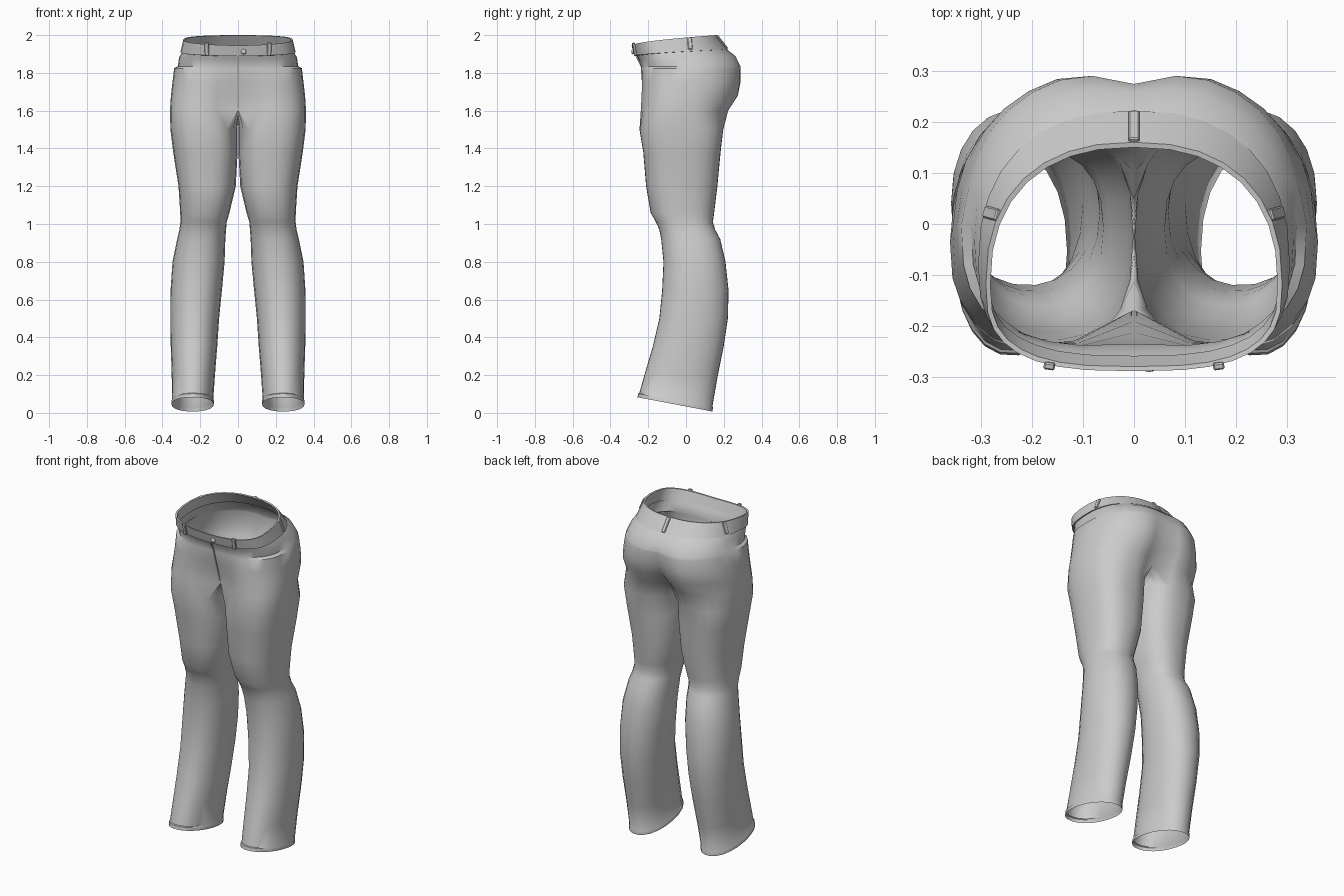
import bpy, bmesh, math
from mathutils import Matrix, Vector

if "Cube" in bpy.data.objects:
    bpy.data.objects.remove(bpy.data.objects["Cube"])

denim = bpy.data.materials.new("grey denim")
denim.diffuse_color = (0.6, 0.6, 0.6, 1)
denim.use_nodes = True
denim.node_tree.nodes["Principled BSDF"].inputs["Base Color"].default_value = denim.diffuse_color

OUT, INN = 17, 5          # points on the outer arc and on the inner leg


def power(v, n):
    return math.copysign(abs(v) ** (2 / n), v)


def finish(name, bm, angle=40, mirror=True):
    me = bpy.data.meshes.new(name)
    bm.to_mesh(me)
    bm.free()
    ob = bpy.data.objects.new(name, me)
    bpy.context.collection.objects.link(ob)
    me.materials.append(denim)
    bpy.ops.object.select_all(action='DESELECT')
    ob.select_set(True)
    bpy.context.view_layer.objects.active = ob
    bpy.ops.object.shade_smooth_by_angle(angle=math.radians(angle))
    if mirror:
        m = ob.modifiers.new("mirror", 'MIRROR')
        m.use_clip = True
        m.merge_threshold = 0.001
    return ob


def hip_ring(zf, zb, w, yf, yb, cf=0, cb=0, side=0, shift=0.03):
    """Half ring from centre front round to centre back."""
    pts = []
    yc = (yf + yb) / 2 - shift
    for i in range(OUT):
        a = math.pi * (i / (OUT - 1) - 0.5)
        n = 2.9 if a < 0 else 2.35
        x = w * power(math.cos(a), n) if 0 < i < OUT - 1 else 0
        s = power(math.sin(a), n)
        y = yc + s * (yc - yf if s < 0 else yb - yc)
        # fly hollow and seat cleft
        y += cf * math.exp(-(x / 0.1) ** 2) if a < 0 else -cb * math.exp(-(x / 0.07) ** 2)
        if x > 0.25 and y < 0.03:                # hip pocket step
            x += side
        t = max(0, min(1, (y - yf) / (yb - yf)))
        pts.append((x, y, zf + (zb - zf) * t ** 0.6))
    return pts


def leg_ring(z, x0, x1, yf, yb, tilt=0):
    """Closed ring round one leg, outer arc first."""
    cx, cy, w, h = (x0 + x1) / 2, (yf + yb) / 2, (x1 - x0) / 2, (yb - yf) / 2
    n = 2.15 + 0.4 * max(0, min(1, (z - 0.8) / 0.5))   # rounder below the knee
    half = math.radians(128)
    angs = [-half + 2 * half * i / (OUT - 1) for i in range(OUT)]
    gap = 2 * math.pi - 2 * half
    angs += [half + gap * (j + 1) / (INN + 1) for j in range(INN)]
    pts = []
    for a in angs:
        y = cy + h * power(math.sin(a), n)
        pts.append((cx + w * power(math.cos(a), n), y, z - tilt * (y - cy)))
    return pts


def skin(bm, a, b, closed):
    for i in range(len(a) if closed else len(a) - 1):
        j = (i + 1) % len(a)
        bm.faces.new((a[i], a[j], b[j], b[i]))


def verts(bm, pts):
    return [bm.verts.new(p) for p in pts]


# trousers: legs joined to the hips at the crotch curve
bm = bmesh.new()
legs = [
    (0.045, 0.128, 0.352, -0.258, 0.142, 0.19),
    (0.066, 0.128, 0.352, -0.254, 0.143, 0.18),
    (0.070, 0.131, 0.349, -0.248, 0.141, 0.18),
    (0.20, 0.122, 0.351, -0.217, 0.167, 0.08),
    (0.35, 0.110, 0.356, -0.177, 0.200, 0),
    (0.50, 0.100, 0.358, -0.142, 0.223, 0),
    (0.65, 0.085, 0.357, -0.127, 0.226, 0),
    (0.80, 0.071, 0.347, -0.120, 0.210, 0),
    (0.92, 0.067, 0.322, -0.132, 0.182, 0),
    (0.97, 0.063, 0.310, -0.142, 0.155, 0),
    (1.01, 0.060, 0.305, -0.160, 0.143, 0),
    (1.06, 0.045, 0.306, -0.188, 0.150, 0),
    (1.20, 0.012, 0.315, -0.212, 0.167, 0),
    (1.38, 0.002, 0.343, -0.227, 0.184, 0),
    (1.50, 0.002, 0.358, -0.247, 0.198, 0),
]
rings = [verts(bm, leg_ring(*r)) for r in legs]
for a, b in zip(rings, rings[1:]):
    skin(bm, a, b, True)

# crotch ring: outer arc plus points dipping under the body on the centre line
outer = hip_ring(1.61, 1.60, 0.360, -0.253, 0.242, 0.085, 0.085)
yb, yf = outer[-1][1], outer[0][1]
under = []
for j in range(INN):
    t = (j + 1) / (INN + 1)
    under.append((0, yb + (yf - yb) * t, 1.605 - 0.03 * math.sin(math.pi * t)))
crotch = verts(bm, outer + under)
skin(bm, rings[-1], crotch, True)

hips = [
    (1.68, 1.68, 0.352, -0.250, 0.293, 0.060, 0.065, 0.003),
    (1.75, 1.75, 0.341, -0.247, 0.304, 0.035, 0.045, 0.006),
    (1.824, 1.825, 0.328, -0.245, 0.302, 0.010, 0.028, 0.010),
    (1.834, 1.835, 0.325, -0.243, 0.299, 0.008, 0.025, -0.006),
    (1.87, 1.89, 0.312, -0.252, 0.270, 0, 0.012, 0, 0.045),
    (1.895, 1.930, 0.294, -0.264, 0.212, 0, 0.004, 0, 0.055),
]
prev = crotch[:OUT]
for h in hips:
    ring = verts(bm, hip_ring(*h))
    skin(bm, prev, ring, False)
    prev = ring
finish("trousers", bm)

# waistband: folded strip standing slightly proud of the hips
bm = bmesh.new()
band = [
    (1.888, 1.923, 0.297, -0.266, 0.216),
    (1.889, 1.924, 0.305, -0.273, 0.222),
    (1.945, 2.000, 0.290, -0.288, 0.160),
    (1.944, 1.998, 0.281, -0.279, 0.150),
    (1.889, 1.924, 0.287, -0.258, 0.203),
]
prev = None
for r in band:
    ring = verts(bm, hip_ring(*r, shift=0.055))
    if prev:
        skin(bm, prev, ring, False)
    prev = ring
finish("waistband", bm, 35)


def strap(name, loc, turn, lean, size):
    """Small bevelled strip; turn is about z, lean tips its top inward."""
    bm = bmesh.new()
    bmesh.ops.create_cube(bm, size=1, matrix=Matrix.Diagonal((*size, 1)))
    bmesh.ops.bevel(bm, geom=bm.edges[:], offset=0.003, segments=1, affect='EDGES')
    m = Matrix.Rotation(math.radians(turn), 4, 'Z') @ Matrix.Rotation(math.radians(lean), 4, 'X')
    bm.transform(Matrix.Translation(loc) @ m)
    return finish(name, bm, 30, False)


# belt loops
for s, side in ((1, "right"), (-1, "left")):
    strap("front_belt_loop_" + side, (s * 0.165, -0.273, 1.925), s * 8, 10, (0.022, 0.014, 0.07))
    strap("side_belt_loop_" + side, (s * 0.277, 0.02, 1.955), s * 105, -22, (0.024, 0.014, 0.068))
strap("back_belt_loop", (0, 0.19, 1.963), 180, -38, (0.022, 0.014, 0.09))

# fly seam, following the hollow of the front
bm = bmesh.new()
fly = [(-0.266, 1.893), (-0.253, 1.87), (-0.236, 1.834), (-0.213, 1.75), (-0.191, 1.68), (-0.169, 1.615)]
rows = [verts(bm, [(-0.006, y, z), (-0.005, y - 0.004, z), (0.005, y - 0.004, z), (0.006, y, z)]) for y, z in fly]
for a, b in zip(rows, rows[1:]):
    skin(bm, b, a, False)
finish("fly_seam", bm, 30, False)

# button
bm = bmesh.new()
bmesh.ops.create_uvsphere(bm, u_segments=12, v_segments=6, radius=0.014,
                          matrix=Matrix.Translation((0.03, -0.281, 1.912)) @ Matrix.Diagonal((1, 0.6, 1, 1)))
finish("button", bm, 40, False)
